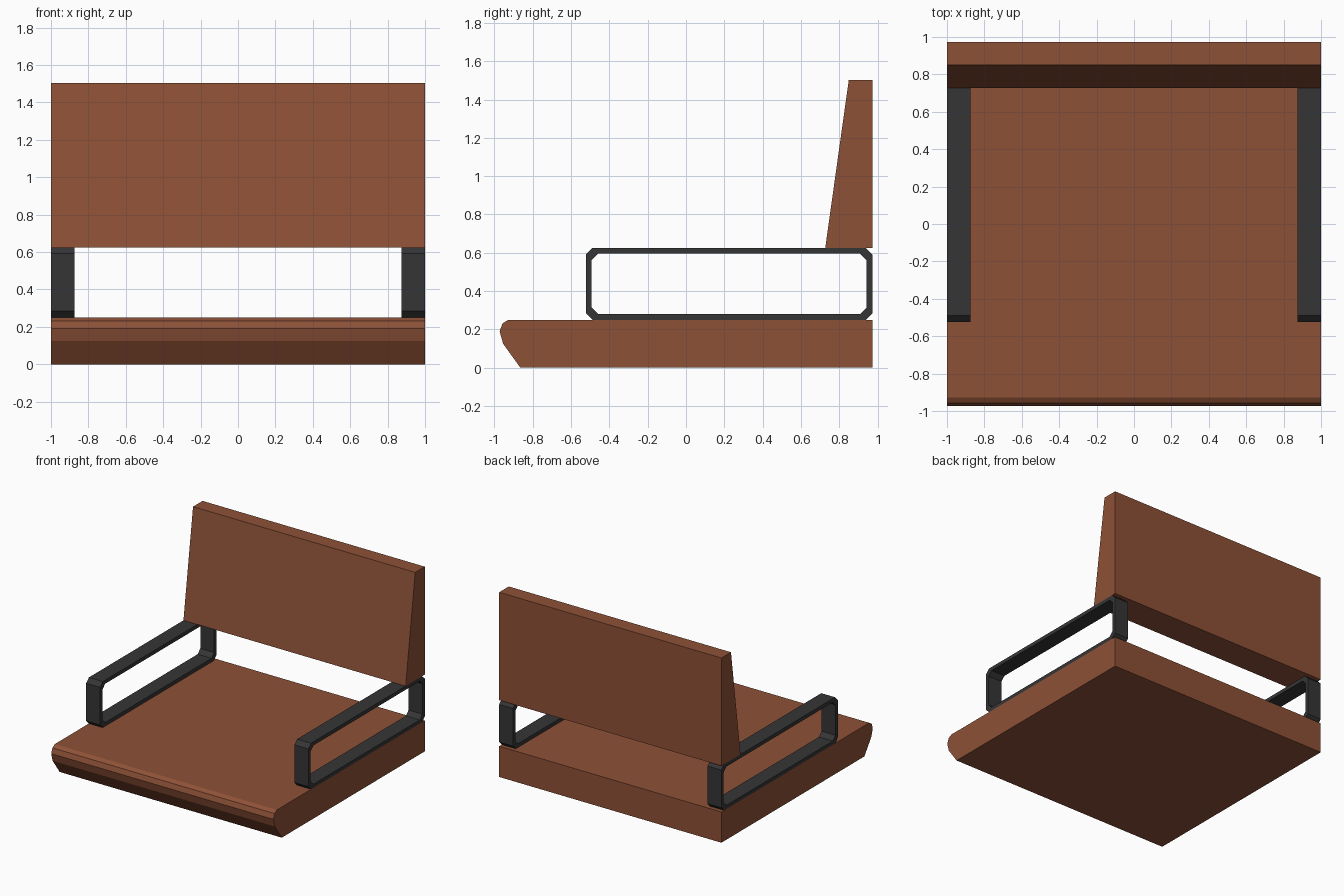
import bpy, bmesh

if "Cube" in bpy.data.objects:
    bpy.data.objects.remove(bpy.data.objects["Cube"])


def material(name, rgb):
    m = bpy.data.materials.new(name)
    m.diffuse_color = (*rgb, 1)
    m.use_nodes = True
    m.node_tree.nodes["Principled BSDF"].inputs["Base Color"].default_value = m.diffuse_color
    return m


brown = material("brown leather", (0.27, 0.082, 0.038))
black = material("dark grey metal", (0.036, 0.036, 0.036))


def new_object(name, bm, mat):
    bmesh.ops.recalc_face_normals(bm, faces=bm.faces)
    me = bpy.data.meshes.new(name)
    bm.to_mesh(me)
    bm.free()
    me.materials.append(mat)
    ob = bpy.data.objects.new(name, me)
    bpy.context.collection.objects.link(ob)
    return ob


def extrude_profile(name, profile, x0, x1, mat):
    """Solid from a (y, z) side profile, running from x0 to x1."""
    bm = bmesh.new()
    face = bm.faces.new([bm.verts.new((x0, y, z)) for y, z in profile])
    ext = bmesh.ops.extrude_face_region(bm, geom=[face])["geom"]
    bmesh.ops.translate(bm, vec=(x1 - x0, 0, 0),
                        verts=[v for v in ext if isinstance(v, bmesh.types.BMVert)])
    return new_object(name, bm, mat)


def cut_rect(y0, y1, z0, z1, c):
    """Rectangle with cut corners."""
    return [(y0 + c, z0), (y1 - c, z0), (y1, z0 + c), (y1, z1 - c),
            (y1 - c, z1), (y0 + c, z1), (y0, z1 - c), (y0, z0 + c)]


def arm_frame(name, x0, x1, mat):
    """Closed rectangular loop with cut corners."""
    bm = bmesh.new()
    outer = cut_rect(-0.523, 0.973, 0.25, 0.625, 0.034)
    inner = cut_rect(-0.493, 0.943, 0.28, 0.595, 0.034)
    rings = [[bm.verts.new((x, y, z)) for y, z in loop]
             for x, loop in ((x0, outer), (x1, outer), (x1, inner), (x0, inner))]
    for k in range(4):
        a, b = rings[k], rings[(k + 1) % 4]
        for i in range(8):
            j = (i + 1) % 8
            bm.faces.new((a[i], a[j], b[j], b[i]))
    return new_object(name, bm, mat)


# Seat cushion with a rounded front lip
extrude_profile("seat", [(0.973, 0), (0.973, 0.25), (-0.927, 0.25), (-0.958, 0.231),
                         (-0.973, 0.19), (-0.955, 0.125), (-0.865, 0)], -1, 1, brown)

# Tapered backrest
extrude_profile("backrest", [(0.727, 0.625), (0.973, 0.625), (0.973, 1.503),
                             (0.85, 1.503)], -1, 1, brown)

# Armrest loops
arm_frame("left_armrest", -1, -0.875, black)
arm_frame("right_armrest", 0.875, 1, black)
